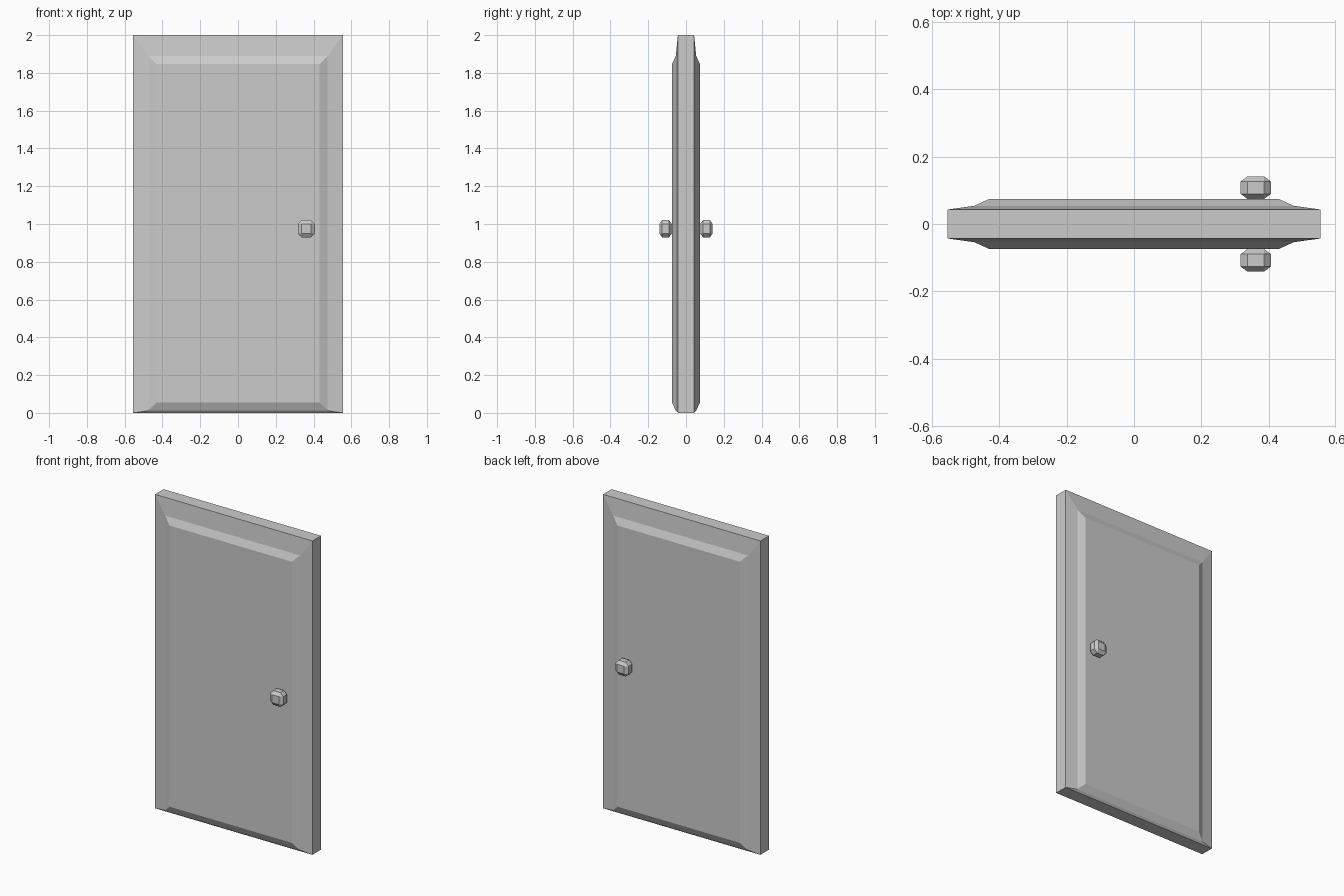
import bpy, bmesh

if "Cube" in bpy.data.objects:
    bpy.data.objects.remove(bpy.data.objects["Cube"])

# Door slab: rectangular rings (half width, bottom z, top z, depth), front panel to back panel
front = [(0.431, 0.055, 1.846, -0.074),
         (0.475, 0.012, 1.89, -0.054),
         (0.555, 0.0, 2.0, -0.043)]
rings = front + [(w, b, t, -y) for w, b, t, y in reversed(front)]

bm = bmesh.new()
loops = [[bm.verts.new(p) for p in ((-w, y, b), (w, y, b), (w, y, t), (-w, y, t))]
         for w, b, t, y in rings]
for a, c in zip(loops, loops[1:]):
    for i in range(4):
        j = (i + 1) % 4
        bm.faces.new((a[i], a[j], c[j], c[i]))
bm.faces.new(loops[0])
bm.faces.new(loops[-1])
bmesh.ops.recalc_face_normals(bm, faces=bm.faces)
mesh = bpy.data.meshes.new("door_panel")
bm.to_mesh(mesh)
bm.free()
bpy.context.collection.objects.link(bpy.data.objects.new("door_panel", mesh))


# Knobs: chamfered cubes flattened in depth, one on each side
def knob(name, y):
    bm = bmesh.new()
    bmesh.ops.create_cube(bm, size=0.091)
    bmesh.ops.bevel(bm, geom=bm.edges[:], offset=0.0205, segments=1,
                    profile=0.5, affect='EDGES')
    bmesh.ops.scale(bm, vec=(1, 0.73, 1), verts=bm.verts)
    mesh = bpy.data.meshes.new(name)
    bm.to_mesh(mesh)
    bm.free()
    obj = bpy.data.objects.new(name, mesh)
    obj.location = (0.362, y, 0.975)
    bpy.context.collection.objects.link(obj)


knob("front_knob", -0.108)
knob("back_knob", 0.108)
